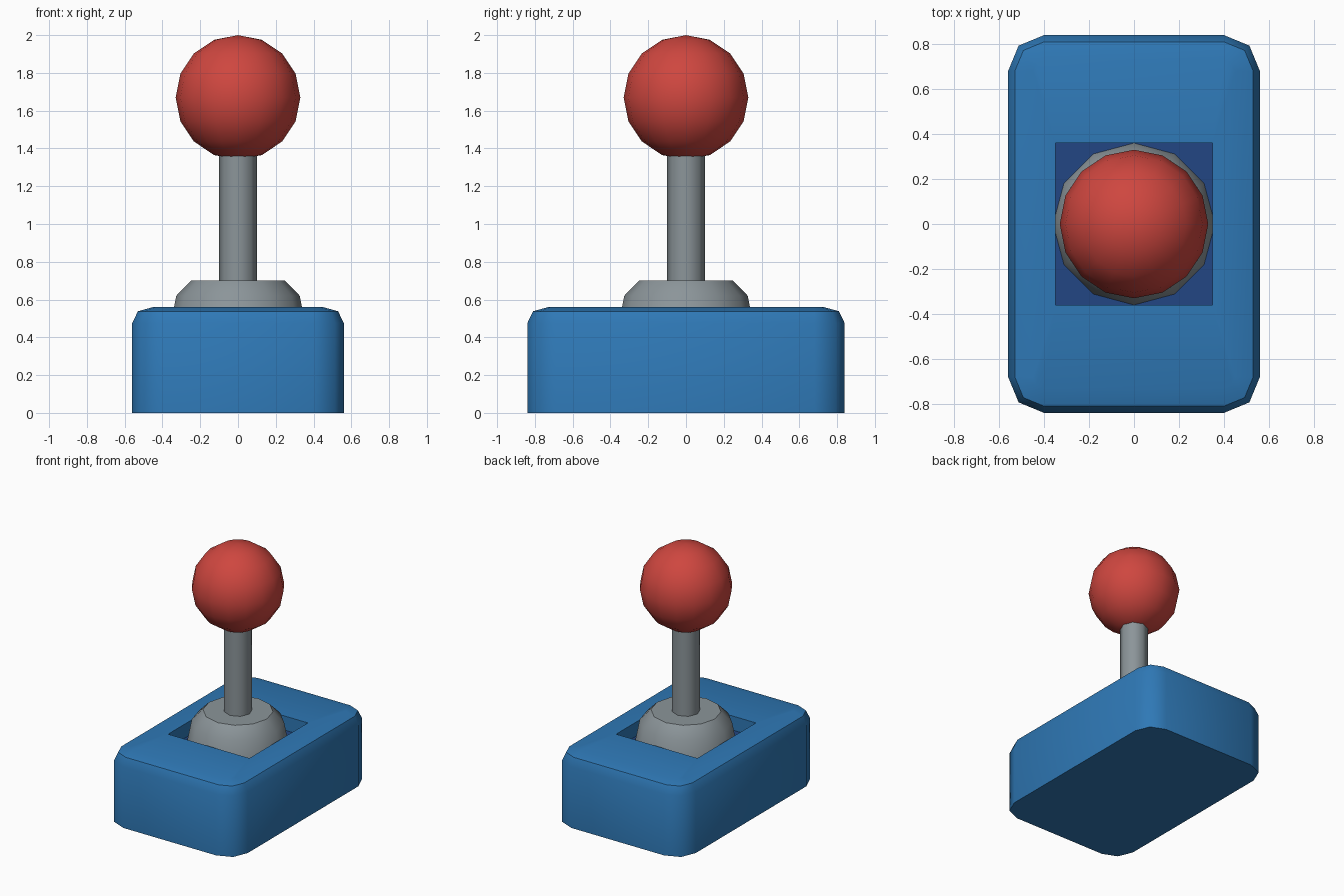
import bpy, bmesh, math

if "Cube" in bpy.data.objects:
    bpy.data.objects.remove(bpy.data.objects["Cube"])


def material(name, rgb):
    m = bpy.data.materials.new(name)
    m.diffuse_color = (*rgb, 1)
    m.use_nodes = True
    m.node_tree.nodes["Principled BSDF"].inputs["Base Color"].default_value = m.diffuse_color
    return m


BLUE = material("blue", (0.028, 0.19, 0.47))
NAVY = material("navy", (0.016, 0.062, 0.23))
GREY = material("grey", (0.26, 0.30, 0.32))
RED = material("red", (0.62, 0.062, 0.05))


def finish(name, bm, mats, angle):
    bmesh.ops.recalc_face_normals(bm, faces=bm.faces)
    me = bpy.data.meshes.new(name)
    bm.to_mesh(me)
    bm.free()
    for m in mats:
        me.materials.append(m)
    ob = bpy.data.objects.new(name, me)
    bpy.context.collection.objects.link(ob)
    bpy.ops.object.select_all(action='DESELECT')
    ob.select_set(True)
    bpy.context.view_layer.objects.active = ob
    bpy.ops.object.shade_smooth_by_angle(angle=math.radians(angle))
    return ob


def loft(bm, rings):
    """Skin a stack of equal-length point rings, returning the vertex rings."""
    vs = [[bm.verts.new(p) for p in r] for r in rings]
    n = len(vs[0])
    for a, b in zip(vs, vs[1:]):
        for i in range(n):
            j = (i + 1) % n
            bm.faces.new((a[i], a[j], b[j], b[i]))
    return vs


def rounded_rect(inset, z):
    r = 0.16 - inset
    pts = []
    for q, (sx, sy) in enumerate([(1, 1), (-1, 1), (-1, -1), (1, -1)]):
        for k in range(3):
            a = math.pi / 2 * q + math.pi / 4 * k
            pts.append((sx * 0.40 + r * math.cos(a), sy * 0.68 + r * math.sin(a), z))
    return pts


def lathe(name, profile, sides, mat, angle):
    bm = bmesh.new()
    rings = [[(r * math.cos(2 * math.pi * i / sides), r * math.sin(2 * math.pi * i / sides), z)
              for i in range(sides)] for r, z in profile]
    vs = loft(bm, rings)
    bm.faces.new(vs[0])
    bm.faces.new(vs[-1])
    return finish(name, bm, [mat], angle)


# Rounded base with a square recess in its top
FLOOR = 0.45
bm = bmesh.new()
body = loft(bm, [rounded_rect(i, z) for i, z in
                 [(0, 0), (0, 0.475), (0.03, 0.538), (0.11, 0.56)]])
bm.faces.new(body[0])
corners = [(0.35, 0.36), (-0.35, 0.36), (-0.35, -0.36), (0.35, -0.36)]
hole = loft(bm, [[(x, y, z) for x, y in corners] for z in (0.56, FLOOR)])
floor = bm.faces.new(hole[1])
floor.material_index = 1
rim, lip = body[-1], hole[0]
for q in range(4):
    n = (q + 1) % 4
    c = rim[q * 3:q * 3 + 3]
    bm.faces.new((lip[q], c[0], c[1], c[2]))
    bm.faces.new((lip[q], c[2], rim[n * 3], lip[n]))
finish("base", bm, [BLUE, NAVY], 46)

# Collar, stick and ball
lathe("collar", [(0.36, FLOOR), (0.327, 0.62), (0.248, 0.70)], 12, GREY, 40)
lathe("stick", [(0.1, 0.66), (0.1, 1.45)], 8, GREY, 46)
bm = bmesh.new()
bmesh.ops.create_uvsphere(bm, u_segments=16, v_segments=8, radius=0.33)
bmesh.ops.translate(bm, verts=bm.verts, vec=(0, 0, 1.67))
finish("ball", bm, [RED], 46)
